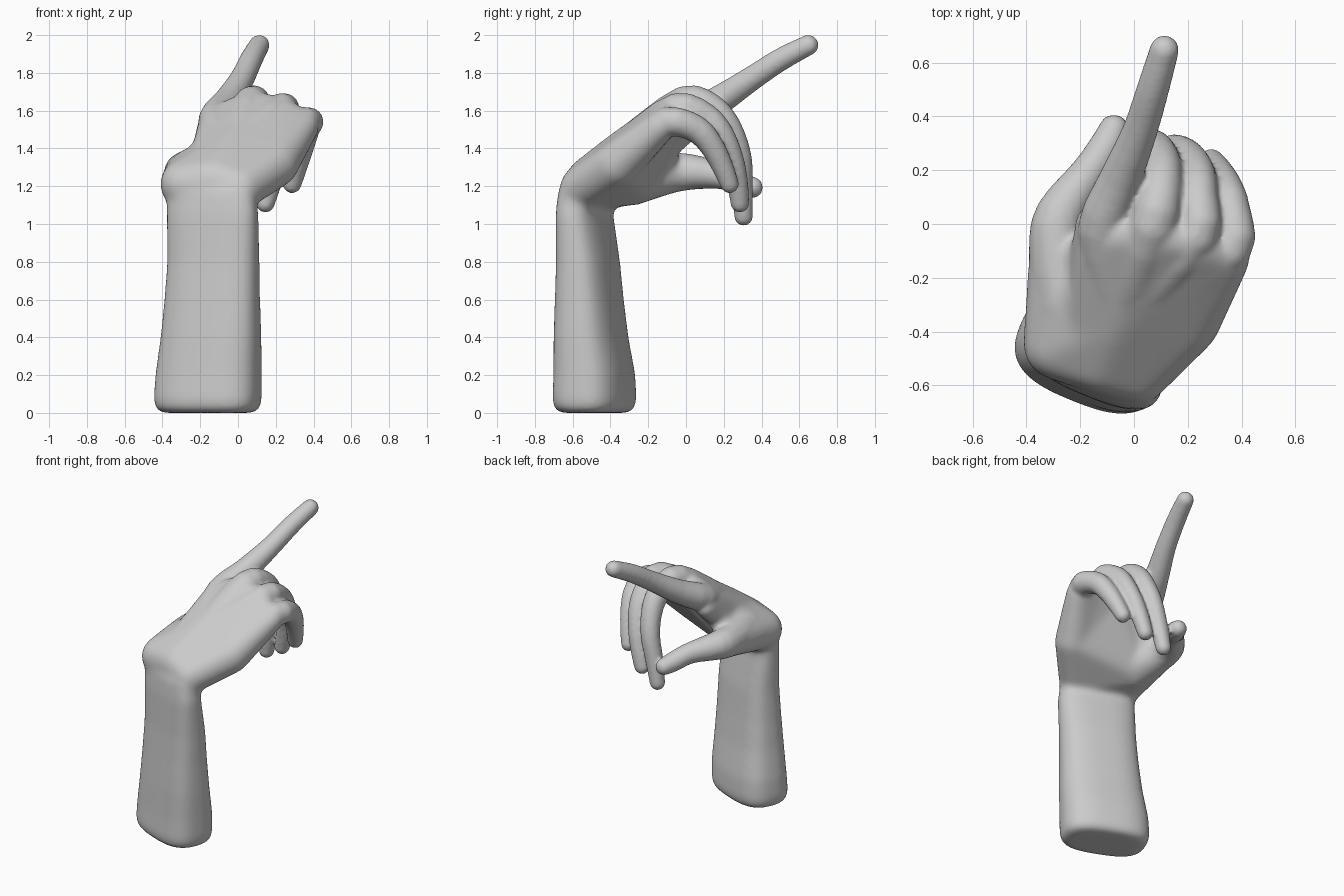
import bpy, bmesh, math
from mathutils import Vector

if "Cube" in bpy.data.objects:
    bpy.data.objects.remove(bpy.data.objects["Cube"])

skin = bpy.data.materials.new("plain grey")
skin.use_nodes = True
GREY = (0.6, 0.6, 0.6, 1)
skin.diffuse_color = GREY
skin.node_tree.nodes["Principled BSDF"].inputs["Base Color"].default_value = GREY

bm = bmesh.new()


def hull(*balls):
    """Stretch a closed skin around balls given as (x, y, z, radius)."""
    part = bmesh.new()
    for x, y, z, r in balls:
        new = bmesh.ops.create_icosphere(part, subdivisions=3, radius=r)["verts"]
        bmesh.ops.translate(part, verts=new, vec=(x, y, z))
    out = bmesh.ops.convex_hull(part, input=part.verts)
    inside = [v for v in out["geom_interior"] if isinstance(v, bmesh.types.BMVert)]
    bmesh.ops.delete(part, geom=inside, context="VERTS")
    bmesh.ops.recalc_face_normals(part, faces=part.faces)
    mesh = bpy.data.meshes.new("part")
    part.to_mesh(mesh)
    part.free()
    bm.from_mesh(mesh)
    bpy.data.meshes.remove(mesh)


def chain(*balls):
    """Curved, tapering limb through a row of balls."""
    pts = [Vector(b) for b in balls]
    pts = [pts[0]] + pts + [pts[-1]]
    path = []
    for a, b, c, d in zip(pts, pts[1:], pts[2:], pts[3:]):
        for t in (0, 1 / 3, 2 / 3):
            path.append(0.5 * (2 * b + (c - a) * t + (2 * a - 5 * b + 4 * c - d) * t * t
                               + (3 * b - a - 3 * c + d) * t ** 3))
    path.append(pts[-1])
    for a, b in zip(path, path[1:]):
        hull(a, b)


def loft(sections, angle, power, sides=48):
    """Rounded-box sections (z, centre x, centre y, half length, half width)."""
    rings = []
    for z, cx, cy, a, b in sections:
        ring = []
        for i in range(sides):
            t = math.tau * i / sides
            c, s = math.cos(t), math.sin(t)
            u = a * math.copysign(abs(c) ** (2 / power), c)
            v = b * math.copysign(abs(s) ** (2 / power), s)
            ring.append(bm.verts.new((cx + u * math.cos(angle) - v * math.sin(angle),
                                      cy + u * math.sin(angle) + v * math.cos(angle), z)))
        rings.append(ring)
    for low, high in zip(rings, rings[1:]):
        for i in range(sides):
            j = (i + 1) % sides
            bm.faces.new((low[i], low[j], high[j], high[i]))
    bm.faces.new(rings[0][::-1])
    bm.faces.new(rings[-1])


def fuse(name, iterations):
    """Turn the gathered parts into one object with a soft, closed skin."""
    mesh = bpy.data.meshes.new(name)
    bmesh.ops.recalc_face_normals(bm, faces=bm.faces)
    bm.to_mesh(mesh)
    bm.clear()
    mesh.materials.append(skin)
    obj = bpy.data.objects.new(name, mesh)
    bpy.context.collection.objects.link(obj)
    remesh = obj.modifiers.new("fuse", "REMESH")
    remesh.mode = "VOXEL"
    remesh.voxel_size = 0.012
    remesh.use_smooth_shade = True
    soften = obj.modifiers.new("soften", "SMOOTH")
    soften.factor = 0.5
    soften.iterations = iterations
    return obj


# Forearm
loft([(0.0, -0.16, -0.485, 0.245, 0.145), (0.02, -0.16, -0.485, 0.278, 0.178),
      (0.07, -0.16, -0.485, 0.288, 0.188), (0.2, -0.155, -0.485, 0.285, 0.182),
      (0.4, -0.143, -0.503, 0.271, 0.163), (0.6, -0.136, -0.512, 0.259, 0.147),
      (0.8, -0.13, -0.519, 0.252, 0.133), (1.05, -0.135, -0.538, 0.254, 0.11),
      (1.18, -0.14, -0.53, 0.245, 0.105)],
     math.radians(-22), 2.8)

# Wrist, palm and knuckle landmarks
wrist_thumb = (-0.282, -0.45, 1.21, 0.132)
wrist_outer = (0.015, -0.552, 1.19, 0.118)
wrist_back = (-0.12, -0.5, 1.23, 0.133)
heel = (0.2, -0.365, 1.315, 0.122)
back = (-0.05, -0.35, 1.37, 0.115)
radial = (-0.155, -0.37, 1.325, 0.108)
mound = (-0.23, -0.29, 1.25, 0.152)
inner_mound = (-0.17, -0.24, 1.31, 0.09)
thumb_root = (-0.28, -0.1, 1.27, 0.112)
index_knuckle = (-0.115, -0.02, 1.55, 0.095)
middle_knuckle = (0.07, -0.01, 1.64, 0.09)
ring_knuckle = (0.23, -0.05, 1.61, 0.083)
little_knuckle = (0.355, -0.1, 1.54, 0.08)


def sink(ball):
    """Lower a knuckle a little so the finger root stands proud of the palm."""
    x, y, z, r = ball
    return x, y - 0.03, z - 0.02, r


index_base, middle_base, ring_base, little_base = map(
    sink, (index_knuckle, middle_knuckle, ring_knuckle, little_knuckle))

# Palm panels
hull(wrist_thumb, wrist_outer, wrist_back, back, mound)
hull(wrist_outer, wrist_back, heel, back, mound)
hull(radial, back, index_base, inner_mound)
hull(back, index_base, middle_base)
hull(back, heel, middle_base, ring_base)
hull(wrist_outer, back, heel, ring_base)
hull(heel, ring_base, little_base)
hull(mound, heel, back, (0.05, -0.12, 1.5, 0.085))
hull(wrist_thumb, mound, thumb_root)
# Web between thumb and index finger
hull((-0.22, -0.12, 1.3, 0.07), inner_mound, (-0.13, -0.1, 1.48, 0.07))
hull(index_base, (-0.155, 0.01, 1.5, 0.065), inner_mound)

# Soften forearm and palm strongly, then reuse the result under the fingers
core = fuse("forearm_and_palm", 36)
depsgraph = bpy.context.evaluated_depsgraph_get()
core_mesh = bpy.data.meshes.new_from_object(core.evaluated_get(depsgraph))
bpy.data.objects.remove(core)
bm.from_mesh(core_mesh)
bpy.data.meshes.remove(core_mesh)


def finger(knuckle, *joints):
    """Finger with a tendon ridge running from the back of the hand."""
    tendon = Vector(back).lerp(Vector(knuckle), 0.35)
    chain(tendon, knuckle, *joints)


# Thumb
chain(mound, thumb_root, (-0.275, 0.03, 1.275, 0.094), (-0.168, 0.19, 1.253, 0.069),
      (-0.105, 0.285, 1.212, 0.065), (-0.075, 0.352, 1.193, 0.056))
# Pointing index finger
finger(index_knuckle, (-0.053, 0.16, 1.645, 0.08), (0.02, 0.34, 1.765, 0.066),
       (0.07, 0.5, 1.87, 0.061), (0.113, 0.647, 1.947, 0.055))
# Curled fingers
finger(middle_knuckle, (0.1, 0.13, 1.615, 0.077), (0.105, 0.225, 1.51, 0.07),
       (0.08, 0.285, 1.355, 0.063), (0.04, 0.297, 1.19, 0.058), (0.01, 0.305, 1.04, 0.05))
finger(ring_knuckle, (0.24, 0.1, 1.57, 0.073), (0.235, 0.19, 1.47, 0.067),
       (0.205, 0.25, 1.33, 0.06), (0.17, 0.275, 1.2, 0.056), (0.145, 0.285, 1.11, 0.05))
finger(little_knuckle, (0.36, 0.05, 1.505, 0.073), (0.34, 0.135, 1.415, 0.065),
       (0.31, 0.195, 1.3, 0.057), (0.287, 0.23, 1.212, 0.05))

fuse("pointing_hand", 6)
